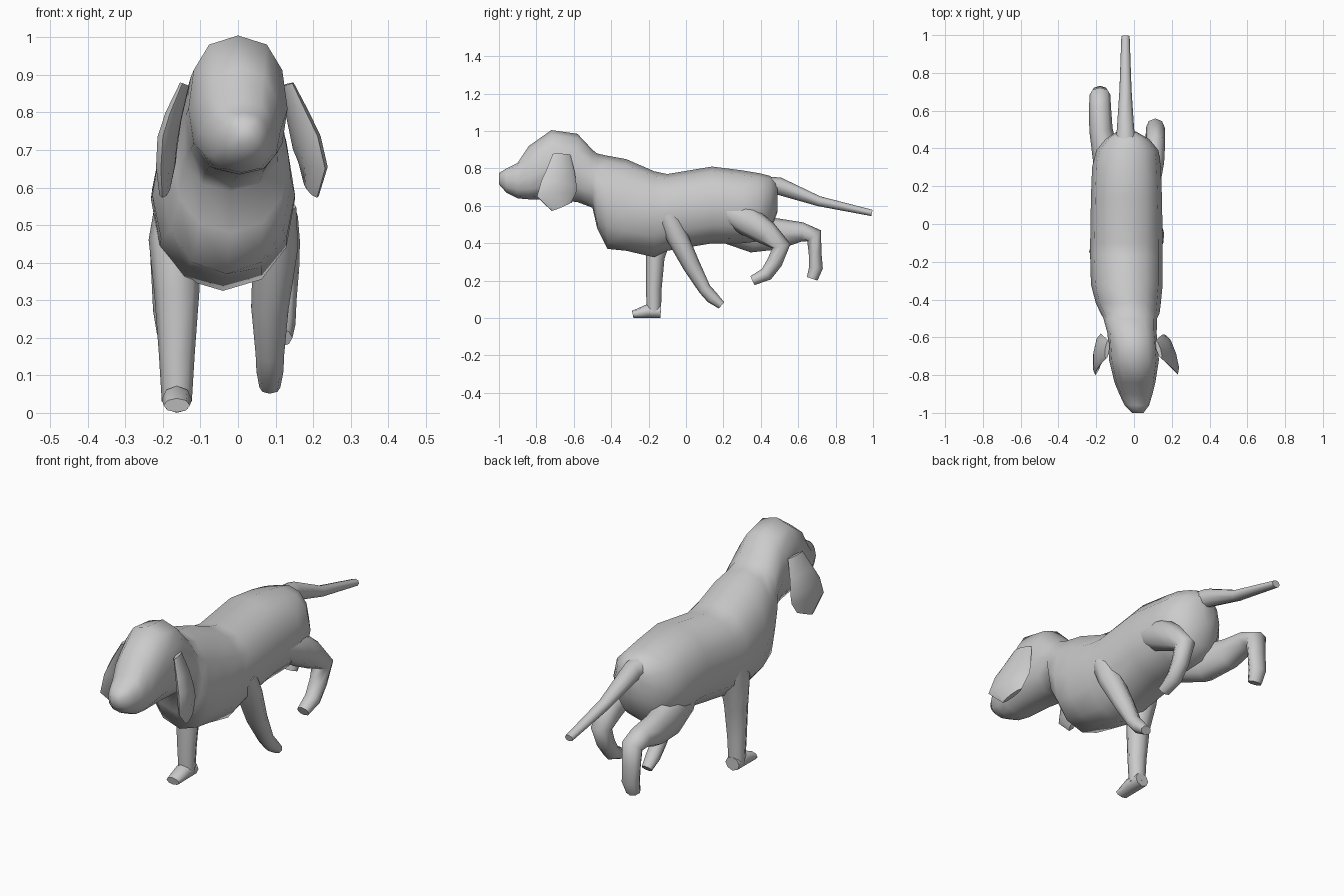
import bpy, bmesh, math
from mathutils import Vector, Matrix


def skin(name, rings, angle=65):
    """Bridge a list of equal rings into a capped, smooth-shaded mesh."""
    bm = bmesh.new()
    vr = [[bm.verts.new(p) for p in r] for r in rings]
    n = len(vr[0])
    for a, b in zip(vr, vr[1:]):
        for i in range(n):
            j = (i + 1) % n
            bm.faces.new((a[i], a[j], b[j], b[i]))
    bm.faces.new(vr[0])
    bm.faces.new(vr[-1])
    bmesh.ops.recalc_face_normals(bm, faces=bm.faces)
    me = bpy.data.meshes.new(name)
    bm.to_mesh(me)
    bm.free()
    ob = bpy.data.objects.new(name, me)
    bpy.context.collection.objects.link(ob)
    bpy.ops.object.select_all(action='DESELECT')
    ob.select_set(True)
    bpy.context.view_layer.objects.active = ob
    bpy.ops.object.shade_smooth_by_angle(angle=math.radians(angle))
    return ob


def tube(name, path, sides=8, yaw=0):
    """Limb along (x, y, z, half width, half depth) stations."""
    pts = [Vector(p[:3]) for p in path]
    turn = Matrix.Rotation(math.radians(yaw), 3, 'Z')
    rings = []
    for k, p in enumerate(path):
        ts = [(pts[i + 1] - pts[i]).normalized()
              for i in (k - 1, k) if 0 <= i < len(pts) - 1]
        t = sum(ts, Vector()).normalized()
        v = t.cross(Vector((1, 0, 0))).normalized()
        u = v.cross(t)
        ring = []
        for i in range(sides):
            a = 2 * math.pi * i / sides
            off = u * math.cos(a) * p[3] + v * math.sin(a) * p[4]
            ring.append(pts[k] + turn @ off)
        rings.append(ring)
    return skin(name, rings)


def sp(v, e):
    return math.copysign(abs(v) ** e, v)


# head, neck and trunk: y, centre x, half width, top z, widest z, bottom z
body = [
    (-1.0, .02, .03, .775, .745, .715),
    (-.96, .015, .065, .80, .735, .67),
    (-.90, .01, .088, .83, .735, .64),
    (-.84, .005, .108, .92, .75, .635),
    (-.72, 0, .132, 1.005, .81, .635),
    (-.58, -.01, .13, .985, .79, .62),
    (-.50, -.02, .142, .90, .75, .59),
    (-.475, -.02, .155, .88, .68, .48),
    (-.42, -.03, .172, .868, .62, .37),
    (-.32, -.038, .19, .85, .58, .36),
    (-.17, -.04, .192, .785, .57, .325),
    (-.10, -.04, .192, .77, .57, .36),
    (.14, -.04, .188, .81, .60, .40),
    (.30, -.04, .182, .79, .59, .40),
    (.39, -.035, .165, .775, .60, .41),
    (.45, -.035, .115, .76, .62, .46),
    (.49, -.04, .05, .72, .66, .57),
]
rings = []
for y, cx, rx, zt, zm, zb in body:
    e = .78 if y < -.55 else .9
    ring = []
    for i in range(12):
        a = 2 * math.pi * i / 12
        c, s = math.cos(a), math.sin(a)
        h = zt - zm if s > 0 else zm - zb
        ring.append((cx + rx * sp(c, e), y, zm + h * sp(s, .92)))
    rings.append(ring)
skin("body", rings)

# tail
tube("tail", [(-.04, .38, .70, .07, .06), (-.045, .50, .705, .046, .047),
              (-.045, .71, .625, .032, .027), (-.045, .994, .562, .022, .017)])

# hanging ears: left one lies close, right one swings out
for name, xs, yaw in (("right_ear", (.13, .16, .183, .200, .195), 17),
                      ("left_ear", (-.142, -.172, -.188, -.192, -.195), -7)):
    shape = [(-.665, .875, .012, .05), (-.67, .79, .022, .078),
             (-.678, .72, .026, .1), (-.692, .66, .024, .11),
             (-.665, .595, .014, .058)]
    tube(name, [(x,) + s for x, s in zip(xs, shape)], yaw=yaw)

# planted front leg and its paw
tube("left_front_leg", [(-.16, -.12, .56, .06, .08), (-.17, -.145, .46, .068, .075),
                        (-.163, -.165, .32, .06, .05), (-.163, -.172, .16, .048, .042),
                        (-.163, -.172, .03, .04, .038)])
tube("left_front_paw", [(-.163, -.135, .034, .038, .034), (-.163, -.21, .036, .04, .036),
                        (-.163, -.285, .02, .035, .019)])

# front leg swept back
tube("right_front_leg", [(.10, -.10, .55, .055, .06), (.10, -.05, .44, .06, .058),
                         (.085, .03, .28, .05, .047), (.085, .10, .155, .038, .034),
                         (.085, .14, .11, .036, .034), (.085, .19, .068, .028, .022)])

# hind legs kicked back
tube("right_hind_leg", [(.08, .22, .57, .06, .06), (.105, .33, .52, .055, .08),
                        (.113, .43, .455, .052, .066), (.113, .51, .385, .05, .05),
                        (.113, .475, .30, .043, .042), (.113, .43, .235, .04, .037),
                        (.113, .355, .20, .032, .026)])
tube("left_hind_leg", [(-.12, .22, .49, .08, .09), (-.15, .36, .45, .07, .1),
                       (-.175, .50, .45, .062, .082), (-.18, .62, .46, .058, .052),
                       (-.18, .685, .44, .055, .047), (-.18, .69, .35, .05, .034),
                       (-.18, .695, .27, .046, .037), (-.18, .675, .21, .036, .03)])
